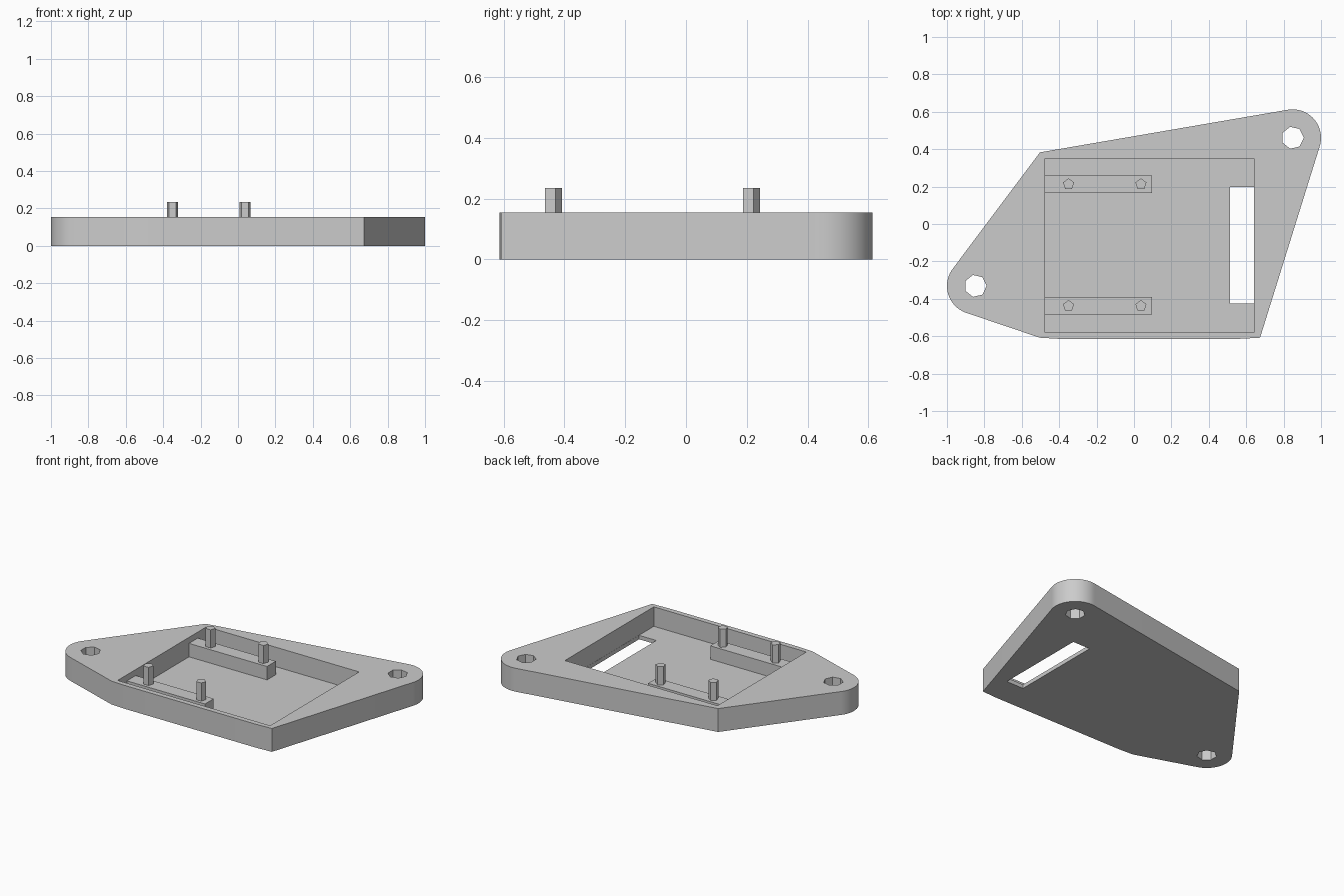
import bpy
import bmesh
from math import cos, sin, pi, tau
from mathutils import Vector
from mathutils.geometry import convex_hull_2d

if "Cube" in bpy.data.objects:
    bpy.data.objects.remove(bpy.data.objects["Cube"], do_unlink=True)

GREY = (0.6, 0.6, 0.6, 1.0)
grey = bpy.data.materials.new("plain_grey")
grey.use_nodes = True
grey.diffuse_color = GREY
grey.node_tree.nodes["Principled BSDF"].inputs["Base Color"].default_value = GREY

TOP = 0.155          # plate height
FLOOR = 0.026        # pocket floor
RAIL_TOP = 0.115
PIN_TOP = 0.235


def ring(x, y, radius, sides, start=0.0):
    """Regular polygon outline."""
    return [(x + radius * cos(start + tau * i / sides),
             y + radius * sin(start + tau * i / sides)) for i in range(sides)]


def rect(x0, x1, y0, y1):
    return [(x0, y0), (x1, y0), (x1, y1), (x0, y1)]


def prism(name, outline, z0, z1):
    """Extrude a flat outline from z0 to z1."""
    bm = bmesh.new()
    base = bm.faces.new([bm.verts.new((x, y, z0)) for x, y in outline])
    grown = bmesh.ops.extrude_face_region(bm, geom=[base])["geom"]
    bmesh.ops.translate(bm, vec=(0, 0, z1 - z0),
                        verts=[v for v in grown if isinstance(v, bmesh.types.BMVert)])
    bmesh.ops.recalc_face_normals(bm, faces=bm.faces)
    mesh = bpy.data.meshes.new(name)
    bm.to_mesh(mesh)
    bm.free()
    mesh.materials.append(grey)
    obj = bpy.data.objects.new(name, mesh)
    bpy.context.collection.objects.link(obj)
    return obj


def activate(obj):
    bpy.ops.object.select_all(action="DESELECT")
    obj.select_set(True)
    bpy.context.view_layer.objects.active = obj


def cut(target, outline, z0, z1):
    """Subtract a prism from the target."""
    cutter = prism("cutter", outline, z0, z1)
    cutter.hide_render = True
    mod = target.modifiers.new("cut", "BOOLEAN")
    mod.operation = "DIFFERENCE"
    mod.solver = "EXACT"
    mod.object = cutter
    activate(target)
    bpy.ops.object.modifier_apply(modifier=mod.name)
    bpy.data.objects.remove(cutter, do_unlink=True)


# Plate: hull around two rounded ears and the corners of the body
ears = [(-0.848, -0.331), (0.848, 0.461)]
points = [(-0.503, 0.383), (-0.503, -0.608), (0.674, -0.608),
          (-0.4, -0.614), (0.56, -0.614)]
for x, y in ears:
    points += ring(x, y, 0.152, 64)
hull = convex_hull_2d([Vector(p) for p in points])
plate = prism("base_plate", [points[i] for i in hull], 0, TOP)

# Pocket, cable slot and screw holes
cut(plate, rect(-0.476, 0.642, -0.58, 0.351), FLOOR, 0.3)
cut(plate, rect(0.514, 0.641, -0.424, 0.197), -0.1, 0.1)
for x, y in ears:
    cut(plate, ring(x, y, 0.06, 7), -0.1, 0.3)
activate(plate)
bpy.ops.object.shade_smooth_by_angle(angle=pi / 6)

# Support rails, each with two five-sided locating pins
for side, rail_y, pin_y in (("back", 0.213, 0.213), ("front", -0.437, -0.438)):
    prism(f"{side}_rail", rect(-0.48, 0.096, rail_y - 0.046, rail_y + 0.046),
          FLOOR - 0.01, RAIL_TOP)
    for end, x in (("right", -0.35), ("left", 0.037)):
        prism(f"{side}_{end}_pin", ring(x, pin_y, 0.031, 5, pi / 2),
              RAIL_TOP - 0.01, PIN_TOP)
